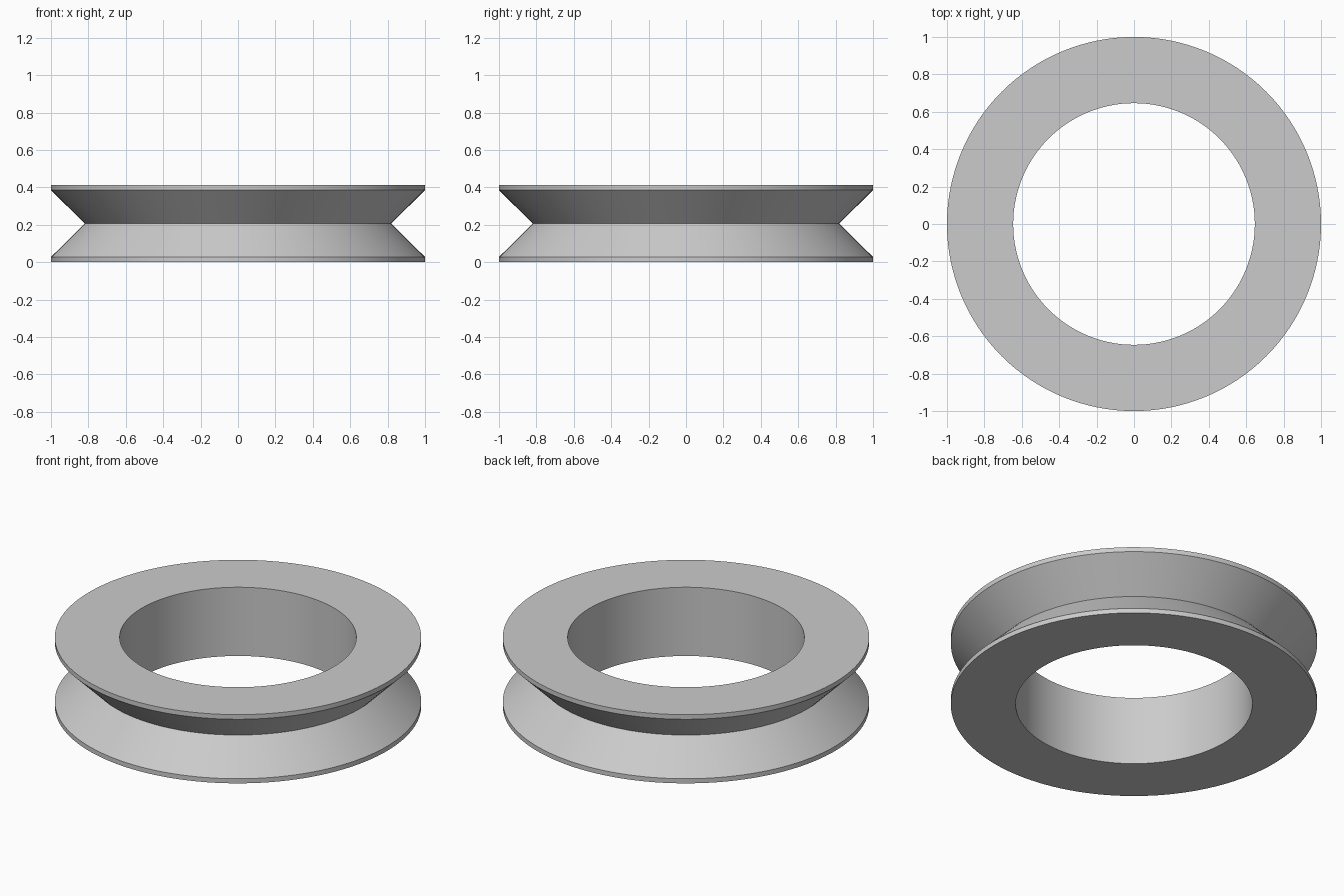
import bpy, bmesh, math

if "Cube" in bpy.data.objects:
    bpy.data.objects.remove(bpy.data.objects["Cube"])

SEGMENTS = 128
# Cross-section (radius, height) of the grooved ring
PROFILE = [(0.646, 0.0), (1.0, 0.0), (1.0, 0.028), (0.82, 0.207),
           (1.0, 0.386), (1.0, 0.414), (0.646, 0.414)]

# Revolve the section around z
bm = bmesh.new()
rings = []
for i in range(SEGMENTS):
    a = 2 * math.pi * i / SEGMENTS
    rings.append([bm.verts.new((r * math.cos(a), r * math.sin(a), z)) for r, z in PROFILE])
n = len(PROFILE)
for i in range(SEGMENTS):
    here, there = rings[i], rings[(i + 1) % SEGMENTS]
    for j in range(n):
        k = (j + 1) % n
        bm.faces.new((here[j], there[j], there[k], here[k]))
bmesh.ops.recalc_face_normals(bm, faces=bm.faces[:])

mesh = bpy.data.meshes.new("grooved_ring")
bm.to_mesh(mesh)
bm.free()
ring = bpy.data.objects.new("grooved_ring", mesh)
bpy.context.collection.objects.link(ring)

# Plain grey finish
grey = bpy.data.materials.new("grey")
grey.diffuse_color = (0.6, 0.6, 0.6, 1.0)
grey.use_nodes = True
grey.node_tree.nodes["Principled BSDF"].inputs["Base Color"].default_value = grey.diffuse_color
mesh.materials.append(grey)

# Smooth walls with crisp rims
bpy.context.view_layer.objects.active = ring
ring.select_set(True)
bpy.ops.object.shade_smooth_by_angle(angle=math.radians(25))
